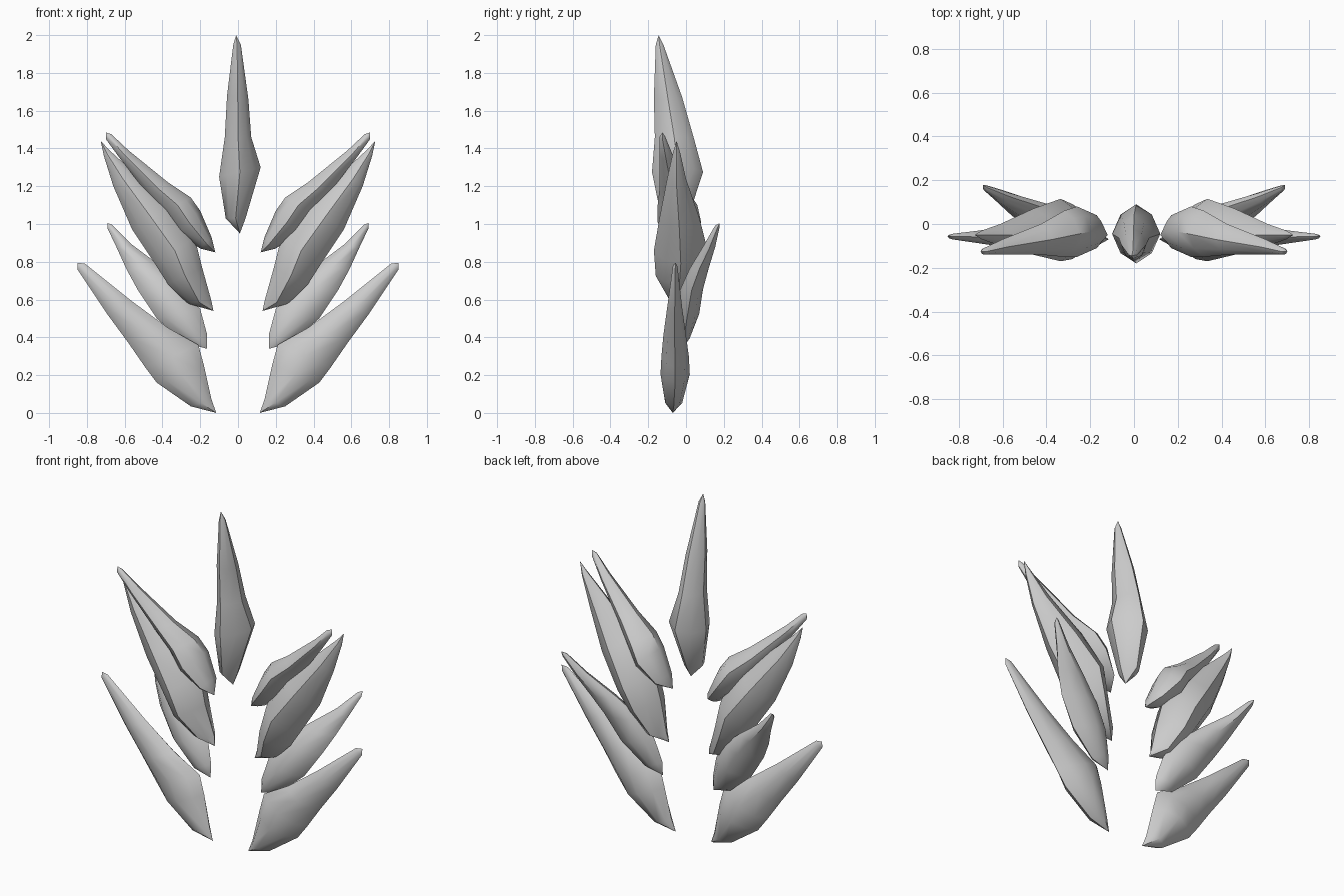
import bpy
import bmesh
import math
from mathutils import Vector

default_cube = bpy.data.objects.get("Cube")
if default_cube:
    bpy.data.objects.remove(default_cube, do_unlink=True)

# One plain stone grey for every shard
stone = bpy.data.materials.new("stone grey")
stone.use_nodes = True
stone.diffuse_color = (0.6, 0.6, 0.6, 1)
stone.node_tree.nodes["Principled BSDF"].inputs["Base Color"].default_value = (0.6, 0.6, 0.6, 1)

SIDES = 8


def section(station):
    """Ring of points between an inner edge, an outer edge, a front ridge and a back ridge."""
    inner_x, inner_z, outer_x, outer_z, front, back = station
    inner = Vector((inner_x, 0, inner_z))
    outer = Vector((outer_x, 0, outer_z))
    middle, half = (inner + outer) / 2, (outer - inner) / 2
    depth = Vector((0, (back - front) / 2, 0))
    middle.y = (front + back) / 2
    ring = []
    for i in range(SIDES):
        angle = math.tau * i / SIDES
        # Pull the in-between points inward for a faceted, ridged section
        pull = 0.92 if i % 2 else 1
        ring.append(middle + (half * math.cos(angle) + depth * math.sin(angle)) * pull)
    return ring


def shard(name, base, tip, stations, side=1):
    """Loft a pointed shard from its base point through the sections to its tip."""
    bm = bmesh.new()

    def vert(point):
        return bm.verts.new((point[0] * side, point[1], point[2]))

    rings = [[vert(p) for p in section(s)] for s in stations]
    root, end = vert(base), vert(tip)
    for i in range(SIDES):
        j = (i + 1) % SIDES
        bm.faces.new((root, rings[0][j], rings[0][i]))
        for low, high in zip(rings, rings[1:]):
            bm.faces.new((low[i], low[j], high[j], high[i]))
        bm.faces.new((rings[-1][i], rings[-1][j], end))
    bmesh.ops.recalc_face_normals(bm, faces=bm.faces)
    mesh = bpy.data.meshes.new(name)
    bm.to_mesh(mesh)
    bm.free()
    mesh.materials.append(stone)
    obj = bpy.data.objects.new(name, mesh)
    bpy.context.collection.objects.link(obj)
    bpy.ops.object.select_all(action="DESELECT")
    obj.select_set(True)
    bpy.context.view_layer.objects.active = obj
    bpy.ops.object.shade_smooth_by_angle(angle=math.radians(40))


def shard_pair(name, base, tip, stations):
    for label, side in (("left", 1), ("right", -1)):
        shard(f"{label}_{name}", base, tip, stations, side)


# Upright centre shard
shard("centre_shard", (0.01, -0.06, 0.95), (-0.01, -0.145, 2.0), [
    (-0.065, 1.03, 0.04, 1.03, -0.13, 0.01),
    (-0.1, 1.25, 0.12, 1.3, -0.18, 0.09),
    (-0.07, 1.46, 0.07, 1.46, -0.165, 0.04),
    (-0.058, 1.68, 0.055, 1.66, -0.17, -0.02),
    (-0.025, 1.95, 0.015, 1.95, -0.16, -0.12),
])

# Upper shards, leaning forward
shard_pair("upper_shard", (0.12, -0.05, 0.85), (0.7, -0.125, 1.485), [
    (0.14, 0.93, 0.2, 0.87, -0.11, 0.04),
    (0.2, 1.07, 0.32, 0.95, -0.15, 0.08),
    (0.25, 1.14, 0.39, 1.06, -0.15, 0.06),
    (0.37, 1.22, 0.48, 1.16, -0.14, 0.0),
    (0.58, 1.39, 0.62, 1.34, -0.14, -0.07),
    (0.67, 1.475, 0.7, 1.45, -0.14, -0.11),
])

# Large shards behind the upper ones
shard_pair("large_shard", (0.13, -0.03, 0.54), (0.727, -0.05, 1.44), [
    (0.14, 0.59, 0.27, 0.58, -0.08, 0.04),
    (0.19, 0.77, 0.37, 0.68, -0.16, 0.09),
    (0.23, 0.93, 0.44, 0.79, -0.17, 0.115),
    (0.36, 1.1, 0.56, 0.97, -0.14, 0.07),
    (0.56, 1.28, 0.66, 1.2, -0.1, 0.0),
    (0.68, 1.39, 0.71, 1.36, -0.07, -0.03),
])

# Small shards, swept backward
shard_pair("small_shard", (0.165, -0.02, 0.34), (0.69, 0.178, 1.005), [
    (0.165, 0.42, 0.28, 0.37, -0.05, 0.02),
    (0.2, 0.55, 0.43, 0.5, -0.06, 0.07),
    (0.27, 0.66, 0.53, 0.65, -0.03, 0.09),
    (0.4, 0.77, 0.59, 0.76, 0.02, 0.12),
    (0.56, 0.89, 0.64, 0.87, 0.09, 0.155),
    (0.665, 0.995, 0.69, 0.975, 0.15, 0.178),
])

# Lowest shards, spreading widest
shard_pair("lower_shard", (0.115, -0.07, 0.0), (0.85, -0.055, 0.795), [
    (0.14, 0.07, 0.25, 0.035, -0.11, -0.02),
    (0.18, 0.25, 0.43, 0.16, -0.135, 0.02),
    (0.21, 0.36, 0.49, 0.24, -0.13, 0.015),
    (0.37, 0.45, 0.58, 0.37, -0.12, 0.0),
    (0.56, 0.59, 0.69, 0.52, -0.1, -0.02),
    (0.81, 0.79, 0.85, 0.76, -0.07, -0.045),
])
